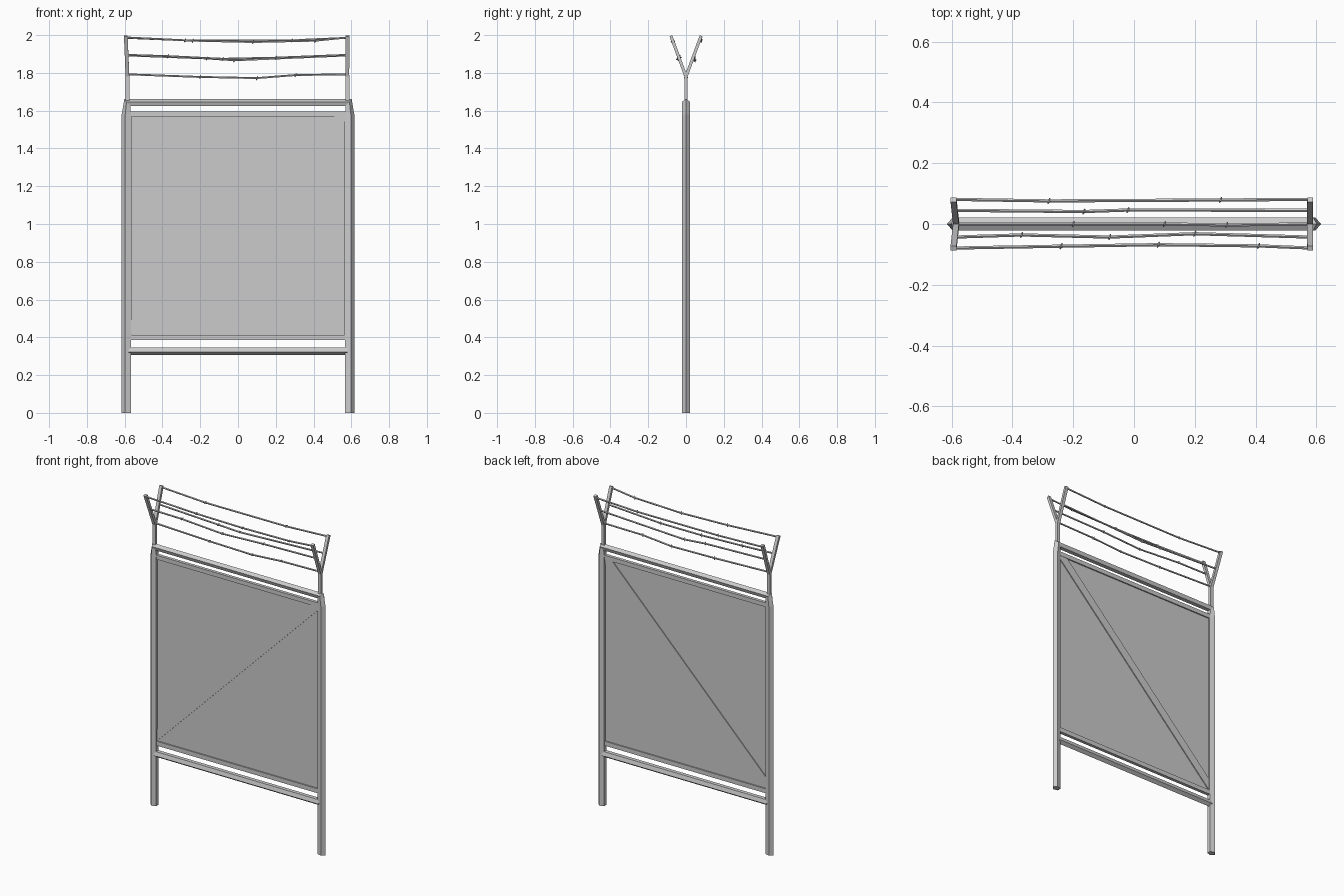
import bpy
from math import cos, sin, pi
from mathutils import Vector

if "Cube" in bpy.data.objects:
    bpy.data.objects.remove(bpy.data.objects["Cube"])

X, Y = Vector((1, 0, 0)), Vector((0, 1, 0))


def make(name, verts, faces):
    me = bpy.data.meshes.new(name)
    me.from_pydata([tuple(v) for v in verts], [], faces)
    me.update()
    ob = bpy.data.objects.new(name, me)
    bpy.context.collection.objects.link(ob)
    return ob


def tube(name, pts, radii, n=5, side=Y, squash=1.0, phase=0.0):
    """Sweep an n-sided section along pts; side is the fixed lateral axis."""
    pts = [Vector(p) for p in pts]
    if not isinstance(radii, (list, tuple)):
        radii = [radii] * len(pts)
    dirs = [(b - a).normalized() for a, b in zip(pts, pts[1:])]
    verts, faces = [], []
    for i, (p, r) in enumerate(zip(pts, radii)):
        t = (dirs[max(i - 1, 0)] + dirs[min(i, len(dirs) - 1)]).normalized()
        out = t.cross(side).normalized()
        for k in range(n):
            a = 2 * pi * k / n + phase
            verts.append(p + r * (cos(a) * out + squash * sin(a) * side))
    for i in range(len(pts) - 1):
        for k in range(n):
            a, b = i * n + k, i * n + (k + 1) % n
            faces.append((a, b, b + n, a + n))
    faces.append(tuple(reversed(range(n))))
    faces.append(tuple(range(len(verts) - n, len(verts))))
    return make(name, verts, faces)


def plate(name, outline, half):
    """Extrude an x-z outline to both sides of y = 0."""
    n = len(outline)
    verts = [(x, s * half, z) for s in (-1, 1) for x, z in outline]
    faces = [tuple(range(n)), tuple(reversed(range(n, 2 * n)))]
    faces += [(k, k + n, (k + 1) % n + n, (k + 1) % n) for k in range(n)]
    return make(name, verts, faces)


def bar(name, x0, x1, z0, z1, half):
    return plate(name, [(x0, z0), (x1, z0), (x1, z1), (x0, z1)], half)


# Outer five-sided tube frame: posts and top bar in one sweep
path = [(-.589, 0), (-.589, 1.58), (-.584, 1.641)]
path += [(-x, z) for x, z in reversed(path)]
tube("outer_frame", [(x, 0, z) for x, z in path], .0265, squash=.83)
tube("bottom_bar", [(.58, 0, .329), (-.58, 0, .329)], .022, squash=.95)

# Inner panel with rim and diagonal brace
bar("panel", -.58, .58, .39, 1.59, .002)
bar("upper_rail", -.585, .585, 1.568, 1.595, .01)
bar("lower_rail", -.585, .585, .385, .413, .01)
for s in (-1, 1):
    bar("side_rail", min(s * .59, s * .565), max(s * .59, s * .565), .39, 1.59, .01)
plate("diagonal_brace", [(-.565, .413), (.565, 1.545), (.565, 1.568),
                         (.512, 1.568), (-.565, .488)], .008)

# Y-shaped wire brackets on top of the posts
for x, top in ((-.585, -.594), (.579, .58)):
    tube("bracket_stem", [(x, 0, 1.63), (x, 0, 1.79)], .0125, 4, X, 1.15, pi / 4)
    for s in (-1, 1):
        tube("bracket_arm", [(x, 0, 1.78), (top, s * .08, 1.996)],
             .0115, 4, X, 1.2, pi / 4)

# Sagging barbed wires: end y, end z, then (x, y, z) knots
wires = [
    (0, 1.792, [(-.2, 0, 1.778), (.1, 0, 1.772), (.305, -.003, 1.788)]),
    (.045, 1.892, [(-.165, .041, 1.876), (-.02, .046, 1.866)]),
    (-.043, 1.895, [(-.37, -.036, 1.888), (-.08, -.043, 1.874), (.2, -.032, 1.880)]),
    (.081, 1.985, [(-.28, .076, 1.972), (.285, .079, 1.972)]),
    (-.079, 1.987, [(-.24, -.073, 1.970), (.08, -.068, 1.963), (.41, -.072, 1.970)]),
]
for y, z, knots in wires:
    tube("barbed_wire", [(-.592, y, z)] + knots + [(.58, y, z)], .0055)
    for kx, ky, kz in knots:
        # Crossed pointed barbs around each knot
        for dx, dy, dz in ((.003, .010, .004), (.003, -.004, .011)):
            c, d = Vector((kx, ky, kz)), Vector((dx, dy, dz))
            tube("barb", [c - d, c, c + d], [.001, .0065, .001], 4, X)
